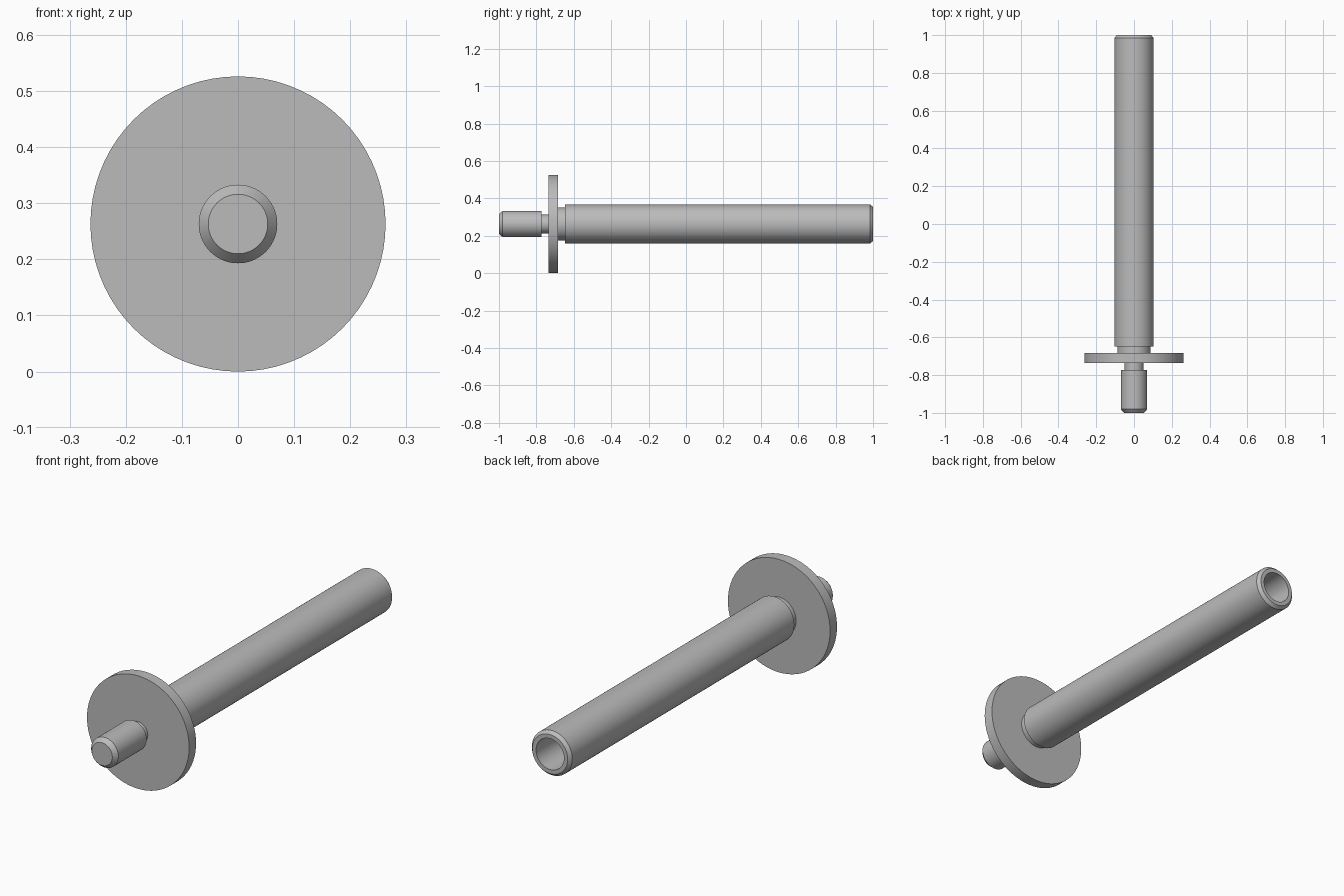
import bpy
import bmesh
from math import cos, sin, radians, tau

SIDES = 72
AXIS_Z = 0.263  # height of the turning axis

old = bpy.data.objects.get("Cube")
if old:
    bpy.data.objects.remove(old, do_unlink=True)

steel = bpy.data.materials.new("grey steel")
steel.use_nodes = True
colour = (0.5, 0.5, 0.5, 1)
steel.diffuse_color = colour
steel.node_tree.nodes["Principled BSDF"].inputs["Base Color"].default_value = colour


def turned_part(name, profile, cap_start=False, cap_end=False):
    """Turn a profile of (y, radius) points about the lengthwise axis."""
    bm = bmesh.new()
    rings = [[bm.verts.new((r * cos(tau * i / SIDES), y, r * sin(tau * i / SIDES)))
              for i in range(SIDES)] for y, r in profile]
    for a, b in zip(rings, rings[1:]):
        for i in range(SIDES):
            j = (i + 1) % SIDES
            bm.faces.new((a[i], b[i], b[j], a[j]))
    if cap_start:
        bm.faces.new(rings[0])
    if cap_end:
        bm.faces.new(rings[-1][::-1])
    mesh = bpy.data.meshes.new(name)
    bm.to_mesh(mesh)
    bm.free()
    mesh.materials.append(steel)
    obj = bpy.data.objects.new(name, mesh)
    obj.location.z = AXIS_Z
    bpy.context.collection.objects.link(obj)
    bpy.ops.object.select_all(action="DESELECT")
    obj.select_set(True)
    bpy.context.view_layer.objects.active = obj
    bpy.ops.object.shade_smooth_by_angle(angle=radians(30))
    return obj


# Front stud: chamfered tip, shank and relief groove up to the flange
turned_part("front_stud", [(-1, 0.053), (-0.98, 0.07), (-0.772, 0.07),
                           (-0.772, 0.05), (-0.735, 0.05)], cap_start=True)

# Wide round flange, open where the stud and collar join it
turned_part("flange", [(-0.735, 0.05), (-0.735, 0.263),
                       (-0.684, 0.263), (-0.684, 0.088)])

# Narrow collar between flange and sleeve
turned_part("collar", [(-0.684, 0.088), (-0.648, 0.088)])

# Long sleeve with chamfered rear rim and a blind bore
turned_part("sleeve", [(-0.648, 0.088), (-0.648, 0.104), (0.985, 0.104),
                       (1, 0.091), (1, 0.072), (0.6, 0.072)], cap_end=True)
